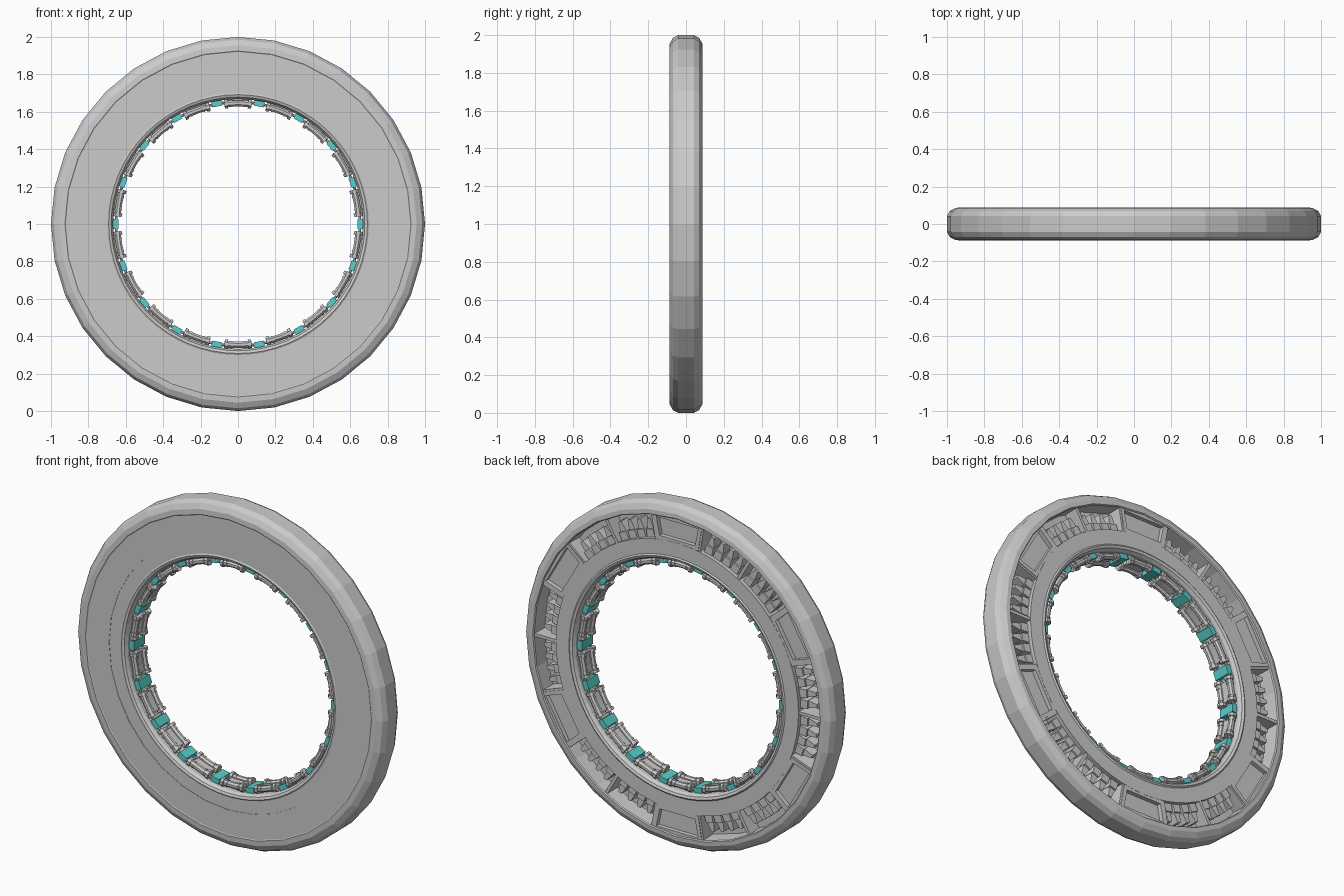
import bpy, bmesh
from math import sin, cos, pi, radians

if "Cube" in bpy.data.objects:
    bpy.data.objects.remove(bpy.data.objects["Cube"])


def polar(a, r, y, t=0.0):
    # angle a (radians, in xz plane), radius r, tangential offset t
    return (r * cos(a) - t * sin(a), y, 1 + r * sin(a) + t * cos(a))


def finish(name, bm, color=None):
    bmesh.ops.recalc_face_normals(bm, faces=bm.faces)
    me = bpy.data.meshes.new(name)
    bm.to_mesh(me)
    bm.free()
    ob = bpy.data.objects.new(name, me)
    bpy.context.collection.objects.link(ob)
    if color:
        mat = bpy.data.materials.new(name)
        mat.diffuse_color = color
        mat.use_nodes = True
        mat.node_tree.nodes["Principled BSDF"].inputs["Base Color"].default_value = mat.diffuse_color
        me.materials.append(mat)
    return ob


def sweep(bm, profile, a0, a1, n, closed=False):
    # sweep an (r, y) profile around the ring axis
    count = n if closed else n + 1
    rows = [[bm.verts.new(polar(a0 + (a1 - a0) * i / n, r, y)) for r, y in profile]
            for i in range(count)]
    m = len(profile)
    for i in range(n):
        p, q = rows[i], rows[(i + 1) % count]
        for j in range(m):
            k = (j + 1) % m
            bm.faces.new((p[j], p[k], q[k], q[j]))
    if not closed:
        bm.faces.new(rows[0])
        bm.faces.new(rows[-1][::-1])


def tube(bm, a, half, R, y, rad, n=4):
    prof = [(R + rad * cos(pi / 8 + j * pi / 4), y + rad * sin(pi / 8 + j * pi / 4))
            for j in range(8)]
    sweep(bm, prof, radians(a - half), radians(a + half), n)


def block(bm, a, r0, r1, w0, w1, y0, y1, t=0.0):
    # tapered block; returns its back face
    a = radians(a)
    pts = [(r0, -w0 / 2), (r0, w0 / 2), (r1, w1 / 2), (r1, -w1 / 2)]
    lo = [bm.verts.new(polar(a, r, y0, t + w)) for r, w in pts]
    hi = [bm.verts.new(polar(a, r, y1, t + w)) for r, w in pts]
    bm.faces.new(lo[::-1])
    for j in range(4):
        k = (j + 1) % 4
        bm.faces.new((lo[j], lo[k], hi[k], hi[j]))
    return bm.faces.new(hi)


# outer shell: rounded rim, flat front, open channel at the back
bm = bmesh.new()
sweep(bm, [(.775, -.085), (.92, -.085), (.925, -.088), (.955, -.086), (.985, -.070),
           (1, -.042), (1, .042), (.985, .070), (.955, .086), (.93, .088),
           (.925, .082), (.922, -.01), (.775, -.01)], 0, 2 * pi, 32, True)
finish("outer_shell", bm)

# inner ring with raised lips
bm = bmesh.new()
sweep(bm, [(.785, .082), (.785, -.083), (.70, -.083), (.692, -.088), (.678, -.082),
           (.668, -.065), (.668, .065), (.678, .082), (.692, .088), (.70, .082)],
      0, 2 * pi, 64, True)
finish("inner_ring", bm)

# dividers between the bays
bm = bmesh.new()
for i in range(18):
    block(bm, i * 20, .78, .93, .018, .018, -.015, .078)
finish("bay_dividers", bm)

# framed pocket panels, every third bay
bm = bmesh.new()
faces = [block(bm, 30 + i * 60, .775, .925, .27, .32, -.015, .081) for i in range(6)]
bm.normal_update()
bmesh.ops.recalc_face_normals(bm, faces=bm.faces)
bmesh.ops.inset_individual(bm, faces=faces, thickness=.032)
res = bmesh.ops.extrude_discrete_faces(bm, faces=faces)
for f in res["faces"]:
    bmesh.ops.translate(bm, verts=f.verts, vec=(0, -.025, 0))
finish("pocket_panels", bm)

# teeth in the open bays
bm = bmesh.new()
for i in range(18):
    if i % 3 != 1:
        for k in range(4):
            a = 10 + i * 20 + (k - 1.5) * 4.3
            block(bm, a, .775, .83, .052, .046, -.015, .06)
            block(bm, a, .83, .885, .042, .02, -.015, .05)
finish("bay_teeth", bm)

# twin pipes with collars lining the opening
pipes, collars, plates, lights = (bmesh.new() for _ in range(4))
for i in range(18):
    mid = 10 + i * 20
    for y in (-.042, .042):
        tube(pipes, mid, 6.5, .645, y, .018)
        tube(pipes, mid + 10, 4, .652, y, .008, 2)
        for d in (-5.6, 5.6):
            tube(collars, mid + d, .8, .645, y, .026, 1)
        for d in (-3.2, 3.2):
            tube(collars, mid + d, .4, .645, y, .021, 1)
    sweep(plates, [(.642, -.022), (.642, .022), (.672, .03), (.672, -.03)],
          radians(mid - 5), radians(mid + 5), 3)
    block(lights, i * 20, .638, .672, .05, .056, -.052, .052)
finish("lining_pipes", pipes)
finish("pipe_collars", collars)
finish("lining_plates", plates)
finish("glow_blocks", lights, (.1, .62, .6, 1))
